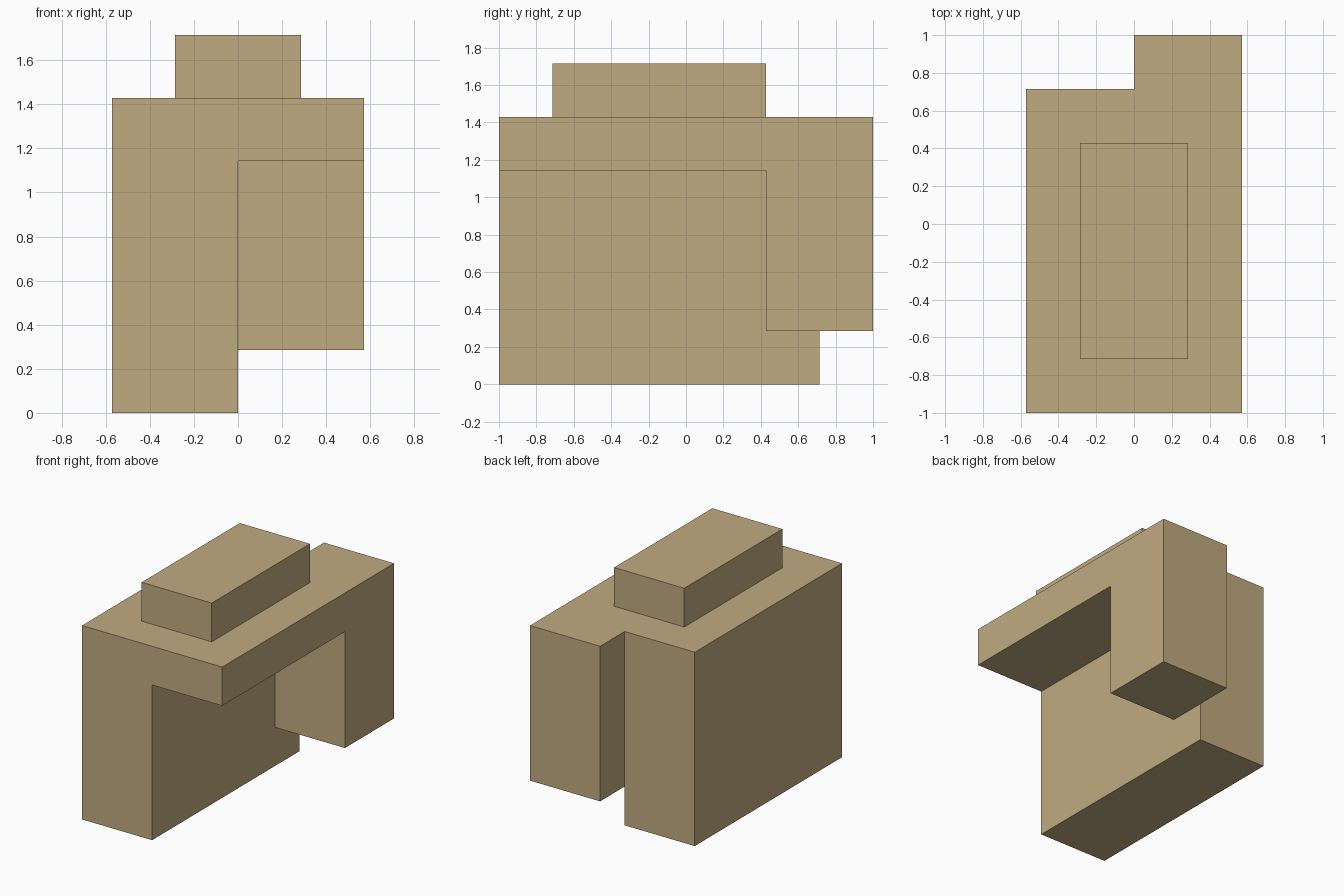
import bpy, bmesh
from mathutils import Vector
from itertools import product

if "Cube" in bpy.data.objects:
    bpy.data.objects.remove(bpy.data.objects["Cube"])

U = 2 / 7  # one grid unit of the block puzzle piece

# Material
wood = bpy.data.materials.new("tan")
wood.diffuse_color = (0.527, 0.407, 0.216, 1)
wood.use_nodes = True
wood.node_tree.nodes["Principled BSDF"].inputs["Base Color"].default_value = wood.diffuse_color

# Parts as unit cell ranges (x0, x1, y0, y1, z0, z1), y counted from the front
PARTS = {
    "left_wall": (-2, 0, 0, 6, 0, 5),
    "right_shelf": (0, 2, 0, 5, 4, 5),
    "back_right_leg": (0, 2, 5, 7, 1, 5),
    "top_block": (-1, 1, 1, 5, 5, 6),
}
cells = set()
for x0, x1, y0, y1, z0, z1 in PARTS.values():
    cells |= set(product(range(x0, x1), range(y0, y1), range(z0, z1)))

# One closed skin: a square wherever a filled cell meets an empty one
bm = bmesh.new()
corners = {}


def corner(p):
    key = tuple(round(c) for c in p)
    if key not in corners:
        corners[key] = bm.verts.new((key[0] * U, (key[1] - 3.5) * U, key[2] * U))
    return corners[key]


for cell in cells:
    centre = Vector(cell) + Vector((0.5, 0.5, 0.5))
    for axis, side in product(range(3), (-1, 1)):
        n = Vector((0, 0, 0))
        n[axis] = side
        if tuple(round(c) for c in Vector(cell) + n) in cells:
            continue
        a = Vector((0, 0, 0))
        a[(axis + 1) % 3] = 0.5
        b = n.cross(a)
        mid = centre + n * 0.5
        bm.faces.new([corner(mid + d) for d in (-a - b, a - b, a + b, b - a)])

# Merge the squares into large flat faces
bmesh.ops.dissolve_limit(bm, angle_limit=0.01, verts=bm.verts, edges=bm.edges)
bmesh.ops.recalc_face_normals(bm, faces=bm.faces)

mesh = bpy.data.meshes.new("puzzle_block")
bm.to_mesh(mesh)
bm.free()
mesh.materials.append(wood)
bpy.context.collection.objects.link(bpy.data.objects.new("puzzle_block", mesh))
